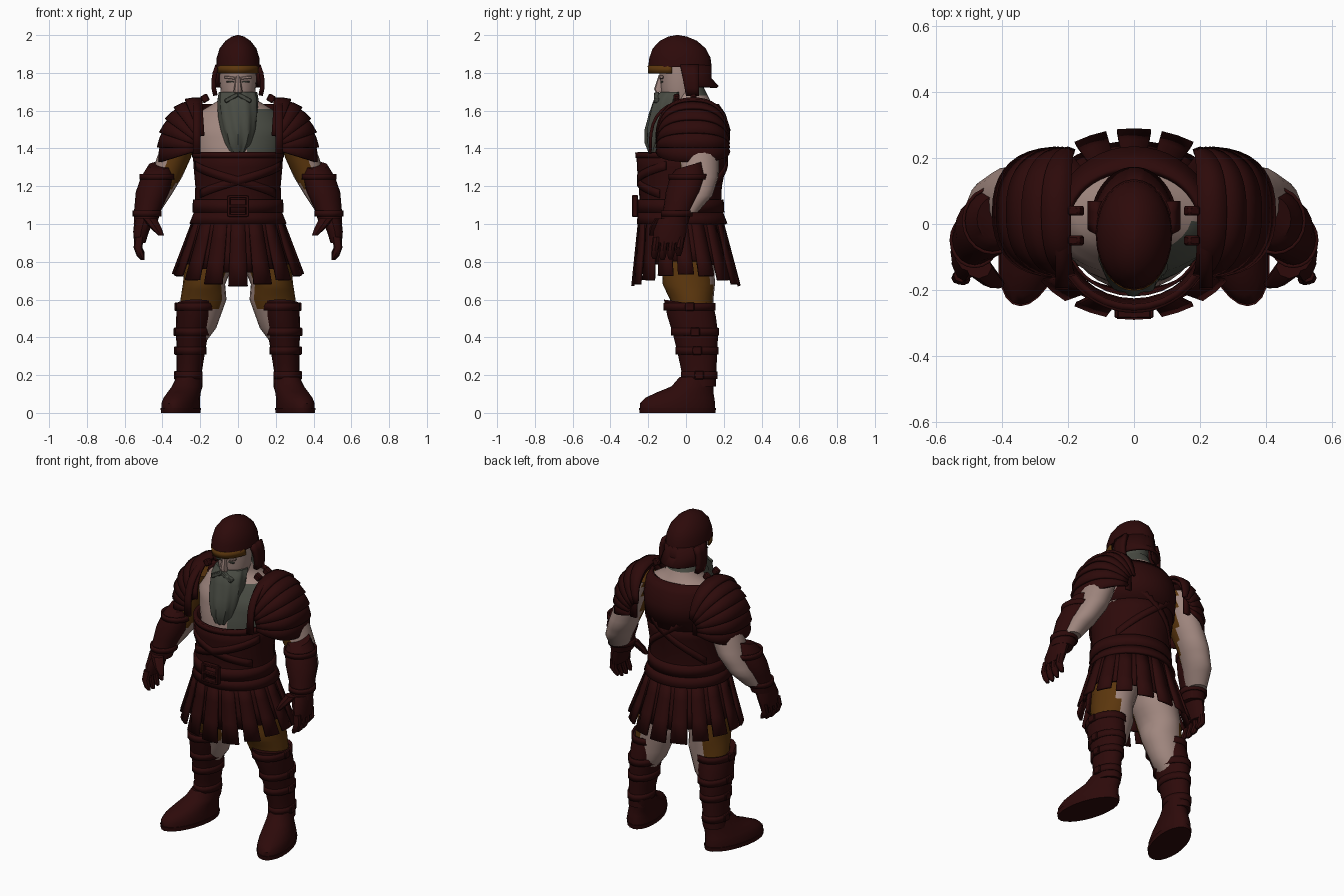
import bpy, bmesh
from math import sin, cos, pi, radians, copysign
from mathutils import Vector

if "Cube" in bpy.data.objects:
    bpy.data.objects.remove(bpy.data.objects["Cube"])


def material(name, rgb):
    m = bpy.data.materials.new(name)
    m.use_nodes = True
    m.diffuse_color = (*rgb, 1)
    m.node_tree.nodes["Principled BSDF"].inputs["Base Color"].default_value = (*rgb, 1)
    return m


LEATHER = material("dark red leather", (0.026, 0.003, 0.003))
SKIN = material("skin", (0.35, 0.24, 0.21))
HAIR = material("grey hair", (0.066, 0.071, 0.056))
BROWN = material("brown cloth", (0.105, 0.037, 0.004))


def finish(name, bm, mats, rule=None, thick=0):
    bmesh.ops.remove_doubles(bm, verts=bm.verts, dist=0.0002)
    bmesh.ops.recalc_face_normals(bm, faces=bm.faces)
    me = bpy.data.meshes.new(name)
    mats = mats if isinstance(mats, list) else [mats]
    for m in mats:
        me.materials.append(m)
    for f in bm.faces:
        f.material_index = rule(f.calc_center_median()) if rule else 0
    bm.to_mesh(me)
    bm.free()
    ob = bpy.data.objects.new(name, me)
    bpy.context.collection.objects.link(ob)
    bpy.ops.object.select_all(action='DESELECT')
    ob.select_set(True)
    bpy.context.view_layer.objects.active = ob
    bpy.ops.object.shade_smooth_by_angle(angle=radians(40))
    if thick:
        mod = ob.modifiers.new("thickness", 'SOLIDIFY')
        mod.thickness, mod.offset = thick, 0
    return ob


def surface(name, fn, nu, nv, mats, thick=0.015, rule=None, caps=False):
    """Sheet through fn(u, v), with u and v from 0 to 1."""
    bm = bmesh.new()
    rows = [[bm.verts.new(fn(i / nu, j / nv)) for i in range(nu + 1)] for j in range(nv + 1)]
    for a, b in zip(rows, rows[1:]):
        for i in range(nu):
            bm.faces.new((a[i], a[i + 1], b[i + 1], b[i]))
    if caps:
        bm.faces.new(rows[0][:-1])
        bm.faces.new(rows[-1][:-1])
        for r in rows:
            bmesh.ops.weld_verts(bm, targetmap={r[-1]: r[0]})
    return finish(name, bm, mats, rule, thick)


def ring_at(rings, v):
    """Interpolated ring: x, y, z, x radius, y radius, front rise."""
    t = v * (len(rings) - 1)
    k = min(int(t), len(rings) - 2)
    full = [tuple(r) + (0,) * (6 - len(r)) for r in rings[k:k + 2]]
    return [p + (q - p) * (t - k) for p, q in zip(*full)]


def loft(name, rings, mats, s=1, n=20, sub=1, thick=0, rule=None, warp=None, span=(0, 360)):
    def fn(u, v):
        x, y, z, rx, ry, rise = ring_at(rings, v)
        a = radians(span[0] + (span[1] - span[0]) * u)
        p = Vector((s * (x + rx * cos(a)), y + ry * sin(a), z - rise * sin(a)))
        return warp(p, a) if warp else p
    return surface(name, fn, n, sub * (len(rings) - 1), mats, thick, rule,
                   caps=(not thick and span == (0, 360)))


def box(name, loc, size, mat, turn=0):
    bm = bmesh.new()
    bmesh.ops.create_cube(bm, size=1)
    bmesh.ops.scale(bm, vec=size, verts=bm.verts)
    bmesh.ops.bevel(bm, geom=bm.edges[:], offset=min(size) * 0.2, segments=1, affect='EDGES')
    ob = finish(name, bm, mat)
    ob.location, ob.rotation_euler = loc, (0, turn, 0)


# Torso: skin with a hairy patch on the left of the chest and a hairy nape
def torso_colour(c):
    return int((c.x > .06 and c.y < .02 and 1.3 < c.z < 1.61) or (c.y > .02 and c.z > 1.67))


loft("torso", [(0, -.02, 1.0, .2, .18), (0, -.01, 1.2, .2, .18), (0, .01, 1.38, .24, .19),
               (0, .02, 1.5, .26, .175), (0, .035, 1.59, .21, .14), (0, .03, 1.65, .11, .1),
               (0, .01, 1.74, .075, .075)], [SKIN, HAIR], n=32, sub=3, rule=torso_colour)

# Cuirass, its raised back and its bands
CUIRASS = [(0, -.03, 1.0, .222, .21), (0, -.03, 1.1, .22, .205), (0, -.03, 1.2, .216, .21),
           (0, -.025, 1.3, .225, .225), (0, -.02, 1.38, .23, .232)]
loft("cuirass", CUIRASS, LEATHER, n=32, thick=.02)
loft("cuirass_back", [(0, -.02, 1.36, .235, .235), (0, -.01, 1.5, .24, .235), (0, 0, 1.58, .23, .2),
                      (0, .01, 1.63, .2, .155)], LEATHER, thick=.02, span=(10, 170))
loft("chest_rim", [(0, -.02, 1.35, .235, .24), (0, -.02, 1.378, .236, .242)], LEATHER,
     n=32, thick=.014, span=(-180, 0))


def body_strap(name, a0, z0, a1, z1):
    def fn(u, v):
        z = z0 + (z1 - z0) * u
        r = ring_at(CUIRASS, max(0, min(1, (z - 1) / .38)))
        a = radians(a0 + (a1 - a0) * u)
        return ((r[3] + .01) * cos(a), r[1] + (r[4] + .01) * sin(a), z + (v - .5) * .045)
    surface(name, fn, 16, 1, LEATHER, .012)


for side in (-1, 1):
    body_strap("front_cross_strap", -90 - 70 * side, 1.31, -90 + 60 * side, 1.16)
    body_strap("back_cross_strap", 90 - 55 * side, 1.5, 90 + 60 * side, 1.15)

# Belt and buckle
loft("belt", [(0, -.03, 1.06, .23, .222), (0, -.03, 1.13, .228, .218)], LEATHER, n=32, thick=.022)
loft("hip_band", [(0, -.02, 1.0, .25, .232), (0, -.03, 1.06, .226, .218)], LEATHER, n=32, thick=.016)
for x in (-.05, .05):
    box("buckle_side", (x, -.27, 1.095), (.018, .03, .11), LEATHER)
for z in (1.045, 1.095, 1.145):
    box("buckle_bar", (0, -.27, z), (.1, .03, .016), LEATHER)

# Skirt of hanging strips over an inner cone
loft("skirt_lining", [(0, 0, .85, .26, .2), (0, -.02, 1.04, .21, .195)], LEATHER, n=32, thick=.008)


def skirt_strip(angle, half, grow, drop):
    def fn(u, v):
        a = angle + (u - .5) * 2 * half
        low = .735 - .063 * sin(angle) ** 2 + drop
        r = grow * v
        return ((.228 + .108 * v + r) * cos(a), -.03 + .03 * v + (.215 + .06 * v + r) * sin(a),
                1.04 + (low - 1.04) * v)
    surface("skirt_strip", fn, 2, 3, LEATHER, .014)


for i in range(16):
    skirt_strip(-pi / 2 + i * pi / 8, .15, .008, 0)
    skirt_strip(-pi / 2 + (i + .5) * pi / 8, .12, -.03, .07)

# Head, face and beard
loft("head", [(0, -.02, 1.6, .07, .08), (0, -.03, 1.68, .09, .1), (0, -.03, 1.76, .098, .108),
              (0, -.03, 1.86, .095, .115)], [SKIN, HAIR], sub=2, rule=lambda c: int(c.y > .01))
loft("nose", [(0, -.14, 1.695, .024, .02), (0, -.145, 1.715, .022, .024), (0, -.13, 1.79, .01, .014)],
     SKIN, n=8)
for side in (-1, 1):
    box("brow", (side * .045, -.13, 1.775), (.06, .02, .014), SKIN, side * -.12)
    box("eye_line", (side * .042, -.128, 1.752), (.04, .014, .008), HAIR)
    box("moustache", (side * .035, -.155, 1.668), (.08, .03, .024), HAIR, side * .5)


def locks(p, a):
    wave = 1 + .05 * cos(9 * a + 14 * p.z)
    return Vector((p.x * wave, -.11 + (p.y + .11) * wave, p.z))


loft("beard", [(0, -.06, 1.7, .098, .075), (0, -.085, 1.66, .105, .085), (0, -.11, 1.58, .102, .085),
               (0, -.13, 1.5, .09, .085), (0, -.15, 1.43, .068, .065), (0, -.16, 1.375, .04, .035)],
     HAIR, n=36, sub=2, warp=locks)

# Helmet: dome, brow band, cheek guards and flared neck guard
loft("helmet_dome", [(0, -.032, 1.832, .116, .168), (0, -.032, 1.88, .113, .162),
                     (0, -.036, 1.93, .097, .14), (0, -.04, 1.97, .066, .098),
                     (0, -.045, 1.992, .033, .05), (0, -.045, 2.0, .004, .006)], LEATHER, n=24)
loft("brow_band", [(0, -.032, 1.797, .108, .164), (0, -.032, 1.838, .111, .167)], BROWN,
     thick=.008, span=(-165, -15))
loft("neck_guard", [(0, 0, 1.725, .126, .168), (0, -.02, 1.77, .12, .148), (0, -.03, 1.84, .113, .158)],
     LEATHER, thick=.014, span=(20, 160))
for side in (-1, 1):
    surface("cheek_guard", lambda u, v: (side * (.108 + .06 * v * (1 - v) + .012 * v),
                                         -.03 + .1 * u + .03 * v * (1 - u), 1.84 - .16 * v),
            3, 4, LEATHER, .024)

# Parts on each side
ARM = [(.24, .05, 1.56, .06, .1), (.3, .06, 1.46, .085, .11), (.34, .07, 1.35, .09, .105),
       (.38, .075, 1.25, .085, .098), (.43, .05, 1.15, .075, .09), (.47, -.01, 1.06, .055, .07)]
BRACER = [(.415, .015, 1.31, .06, .07, -.02), (.428, .01, 1.25, .085, .095),
          (.452, -.012, 1.17, .089, .095), (.48, -.045, 1.07, .07, .077), (.49, -.065, 1.0, .062, .075)]
BOOT = [(.26, .07, .14, .07, .09), (.26, .07, .2, .066, .09), (.25, .06, .32, .075, .105),
        (.243, .05, .42, .085, .12), (.232, .03, .51, .095, .128), (.222, .015, .58, .1, .132, .02)]


def band(name, rings, v, height, grow, s):
    x, y, z, rx, ry, _ = ring_at(rings, v)
    loft(name, [(x, y, z - height / 2, rx + grow, ry + grow),
                (x, y, z + height / 2, rx + grow, ry + grow)], LEATHER, s, thick=.01)


for s in (1, -1):
    # Layered shoulder guard, fanned about a front to back axis
    for k in range(6):
        def plate(u, v):
            phi = radians(86 - 16 * k - 21 * v)
            t = pi * (.04 + .92 * u)
            reach = sin(t) ** .65 * (.262 + .02 * v)
            wide = copysign(abs(cos(t)) ** .85, cos(t)) * (.185 + .008 * v)
            return (s * (.175 + reach * cos(phi) * .88), .036 + wide, 1.4 + reach * sin(phi))
        surface("shoulder_plate", plate, 18, 2, LEATHER, .014)
    # Strap from chest over the shoulder to the back
    surface("shoulder_strap", lambda u, v: (s * (.218 + .04 * (v - .5)), .01 - .2 * cos(pi * u),
                                            1.37 + .28 * sin(pi * u) ** .6), 16, 1, LEATHER, .016)
    for y in (-.05, .04):
        box("strap_stud", (s * .175, y, 1.665), (.04, .03, .04), LEATHER, s * .5)

    # Arm: brown sleeve in front, bare outside and behind
    loft("arm", ARM, [SKIN, BROWN], s, sub=3,
         rule=lambda c: int(c.z > 1.15 and (abs(c.x) - .33) * .9 + (c.y - .05) < -.035))
    loft("bracer", BRACER, LEATHER, s, sub=2)
    for v in (.25, .8):
        band("bracer_band", BRACER, v, .03, .003, s)
    # Hand with fingers and thumb
    loft("palm", [(.495, -.07, 1.03, .052, .075), (.513, -.085, .96, .042, .088),
                  (.52, -.09, .9, .03, .08)], LEATHER, s, n=12)
    for i in range(4):
        y, tip = -.155 + .043 * i, .815 - .015 * sin(i) + .006 * i
        loft("finger", [(.522, y, .93, .024, .021), (.53, y - .008, .875, .023, .02),
                        (.515, y - .012, tip + .02, .02, .018), (.505, y - .012, tip, .01, .01)],
             LEATHER, s, n=8)
    loft("thumb", [(.47, -.13, 1.03, .04, .035), (.435, -.165, .98, .03, .028),
                   (.408, -.18, .94, .016, .015)], LEATHER, s, n=8)

    # Leg: brown breeches in front, bare inside and behind
    loft("leg", [(.11, .0, .98, .1, .13), (.15, .01, .8, .13, .14), (.18, .015, .68, .112, .138),
                 (.183, .03, .6, .122, .115), (.215, .05, .45, .1, .09), (.25, .06, .35, .06, .07)],
         [SKIN, BROWN], s, sub=3,
         rule=lambda c: int((abs(c.x) - .18) - .8 * (c.y - .03) > -.035 and c.z > .57))
    # Boot, straps, buckles and foot
    loft("boot_shaft", BOOT, LEATHER, s, sub=2)
    for v in (.2, .42, .62, .95):
        band("boot_strap", BOOT, v, .04, .002, s)
        x, y, z, rx, ry, _ = ring_at(BOOT, v)
        box("boot_buckle", (s * (x + rx + .002), y, z), (.022, .05, .045), LEATHER)

    def splay(p, a):
        return Vector((p.x - s * .2 * (p.y + .03), p.y, p.z))
    loft("foot", [(.3, -.045, .02, .096, .199), (.3, -.045, .05, .096, .199),
                  (.297, -.033, .08, .09, .183), (.29, -.003, .11, .083, .148),
                  (.282, .035, .14, .078, .112), (.275, .06, .19, .067, .094)],
         LEATHER, s, n=24, warp=splay)
    loft("sole", [(.3, -.045, 0, .097, .2), (.3, -.045, .025, .1, .204)], LEATHER, s, n=24, warp=splay)
